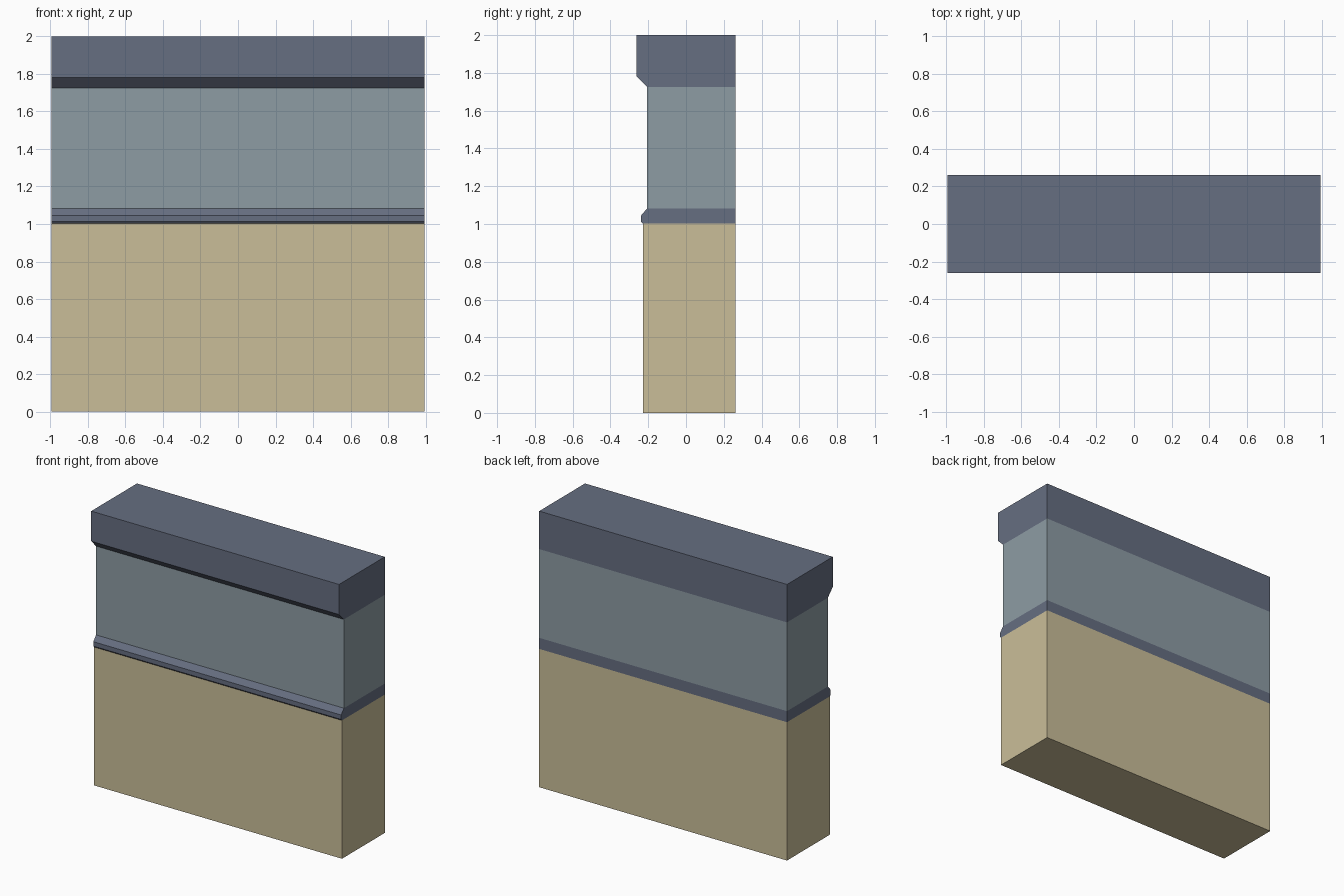
import bpy, bmesh

if "Cube" in bpy.data.objects:
    bpy.data.objects.remove(bpy.data.objects["Cube"])

HALF_LEN = 0.993   # half length along x
BACK = 0.262       # flush back plane


def srgb(*rgb):
    return [((c / 255 + 0.055) / 1.055) ** 2.4 for c in rgb] + [1.0]


def material(name, rgb):
    m = bpy.data.materials.new(name)
    m.diffuse_color = srgb(*rgb)
    m.use_nodes = True
    m.node_tree.nodes["Principled BSDF"].inputs["Base Color"].default_value = m.diffuse_color
    return m


slate = material("slate trim", (102, 110, 129))
grey = material("grey blue wall", (141, 156, 164))
sand = material("sand base", (202, 190, 153))


def extrude_profile(name, front, mat):
    """Sweep a (y, z) front outline, closed by the flat back, along x."""
    profile = front + [(BACK, front[-1][1]), (BACK, front[0][1])]
    bm = bmesh.new()
    face = bm.faces.new([bm.verts.new((-HALF_LEN, y, z)) for y, z in profile])
    new = bmesh.ops.extrude_face_region(bm, geom=[face])["geom"]
    bmesh.ops.translate(bm, vec=(2 * HALF_LEN, 0, 0),
                        verts=[v for v in new if isinstance(v, bmesh.types.BMVert)])
    bmesh.ops.recalc_face_normals(bm, faces=bm.faces)
    mesh = bpy.data.meshes.new(name)
    bm.to_mesh(mesh)
    bm.free()
    mesh.materials.append(mat)
    bpy.context.collection.objects.link(bpy.data.objects.new(name, mesh))


# Lower wall
extrude_profile("base_wall", [(-0.228, 0), (-0.228, 1.002)], sand)
# Moulded rail with bevelled nose
extrude_profile("middle_rail", [(-0.228, 1.002), (-0.238, 1.013), (-0.238, 1.045),
                                (-0.206, 1.082)], slate)
# Recessed upper wall
extrude_profile("upper_wall", [(-0.206, 1.082), (-0.206, 1.725)], grey)
# Overhanging cap with chamfered underside
extrude_profile("top_cap", [(-0.206, 1.725), (-0.262, 1.782), (-0.262, 2.0)], slate)
